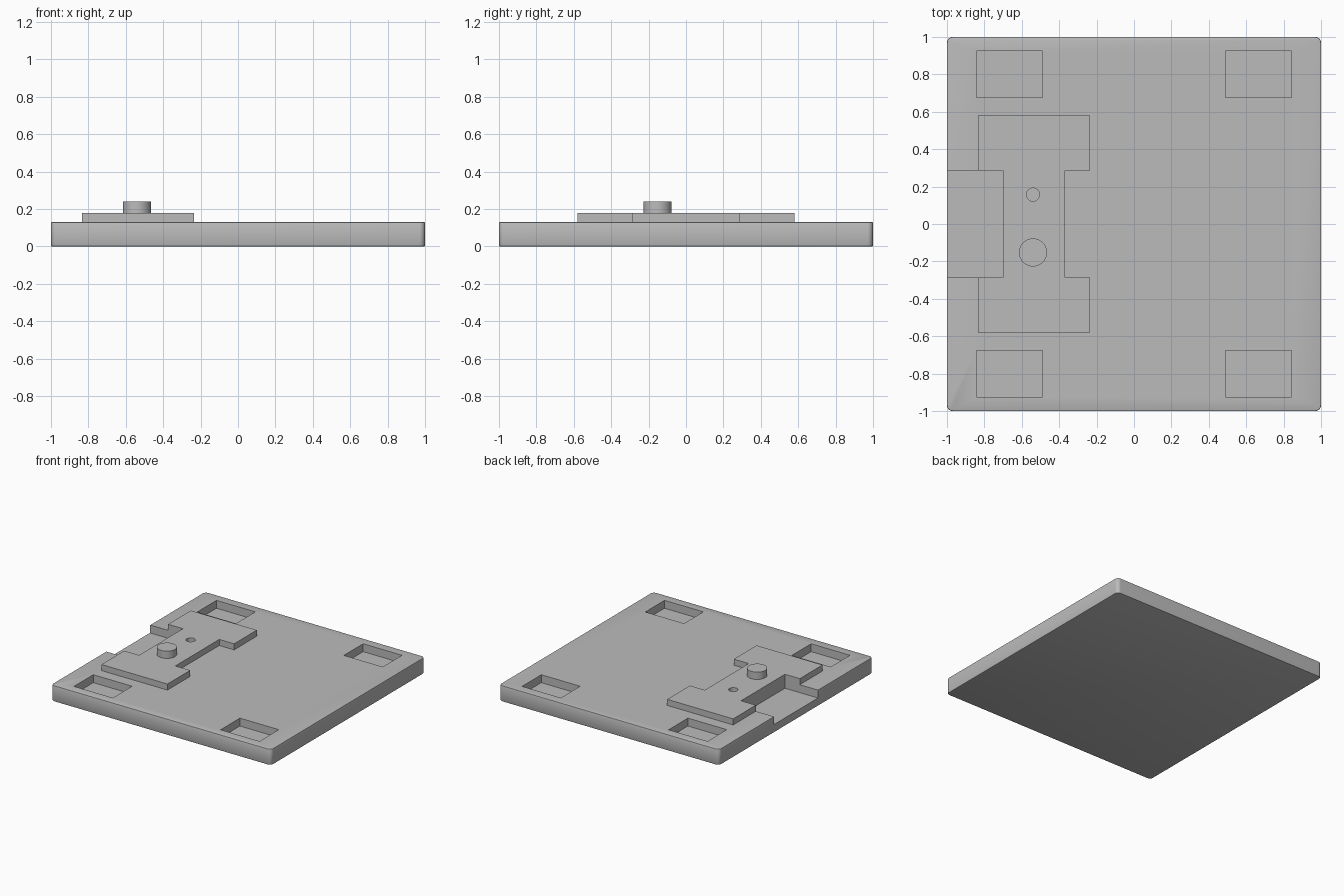
import bpy
import bmesh
import math

cube = bpy.data.objects.get("Cube")
if cube:
    bpy.data.objects.remove(cube, do_unlink=True)

TOP, PLATE_TOP, FLOOR = 0.13, 0.18, 0.065
PIN_X = -0.54

grey = bpy.data.materials.new("plain grey")
grey.use_nodes = True
colour = (0.5, 0.5, 0.5, 1)
grey.diffuse_color = colour
grey.node_tree.nodes["Principled BSDF"].inputs["Base Color"].default_value = colour


def prism(name, outline, z0, z1):
    """Extrude a flat outline between two heights."""
    bm = bmesh.new()
    face = bm.faces.new([bm.verts.new((x, y, z0)) for x, y in outline])
    raised = bmesh.ops.extrude_face_region(bm, geom=[face])["geom"]
    bmesh.ops.translate(bm, vec=(0, 0, z1 - z0),
                        verts=[v for v in raised if isinstance(v, bmesh.types.BMVert)])
    bmesh.ops.recalc_face_normals(bm, faces=bm.faces)
    mesh = bpy.data.meshes.new(name)
    bm.to_mesh(mesh)
    bm.free()
    mesh.materials.append(grey)
    obj = bpy.data.objects.new(name, mesh)
    bpy.context.collection.objects.link(obj)
    return obj


def rectangle(x0, x1, y0, y1):
    return [(x0, y0), (x1, y0), (x1, y1), (x0, y1)]


def circle(x, y, r, n=48):
    return [(x + r * math.cos(math.tau * i / n), y + r * math.sin(math.tau * i / n))
            for i in range(n)]


def activate(obj):
    bpy.ops.object.select_all(action="DESELECT")
    obj.select_set(True)
    bpy.context.view_layer.objects.active = obj


def cut(obj, cutters):
    activate(obj)
    for cutter in cutters:
        mod = obj.modifiers.new("cut", "BOOLEAN")
        mod.operation, mod.solver, mod.object = "DIFFERENCE", "EXACT", cutter
        bpy.ops.object.modifier_apply(modifier=mod.name)


# Base slab with rounded upright corners and finely eased edges
base = prism("base_slab", rectangle(-1, 1, -1, 1), 0, TOP)
bm = bmesh.new()
bm.from_mesh(base.data)
upright = [e for e in bm.edges if abs(e.verts[0].co.z - e.verts[1].co.z) > 0.1]
bmesh.ops.bevel(bm, geom=upright, offset=0.03, segments=8, profile=0.5, affect="EDGES")
rims = [e for e in bm.edges if abs(e.verts[0].co.z - e.verts[1].co.z) < 0.01]
bmesh.ops.bevel(bm, geom=rims, offset=0.005, segments=2, profile=0.5, affect="EDGES")
bm.to_mesh(base.data)
bm.free()

# Four pockets, the side notch and the blind pin hole
cutters = []
for sx in (-1, 1):
    for sy in (-1, 1):
        xs = sorted((sx * 0.49, sx * 0.843))
        ys = sorted((sy * 0.675, sy * 0.925))
        cutters.append(prism("pocket_cutter", rectangle(*xs, *ys), FLOOR, 0.3))
cutters.append(prism("notch_cutter", rectangle(-1.1, -0.7, -0.285, 0.285), FLOOR, 0.3))
hole = prism("hole_cutter", circle(PIN_X, 0.157, 0.035, 32), FLOOR, 0.3)
cutters.append(hole)

# Raised plate: wide ends joined by a narrow web
quarter = [(-0.235, 0.58), (-0.235, 0.285), (-0.37, 0.285)]
right_side = quarter + [(x, -y) for x, y in reversed(quarter)]
left_side = [(2 * -0.535 - x, y) for x, y in reversed(right_side)]
plate = prism("raised_plate", right_side + left_side, TOP, PLATE_TOP)

# Round locating pin
pin = prism("locating_pin", circle(PIN_X, -0.152, 0.075), PLATE_TOP, 0.24)

cut(base, cutters)
cut(plate, [hole])
for cutter in cutters:
    bpy.data.objects.remove(cutter, do_unlink=True)

for part in (base, plate, pin):
    activate(part)
    bpy.ops.object.shade_smooth_by_angle(angle=math.radians(30))
